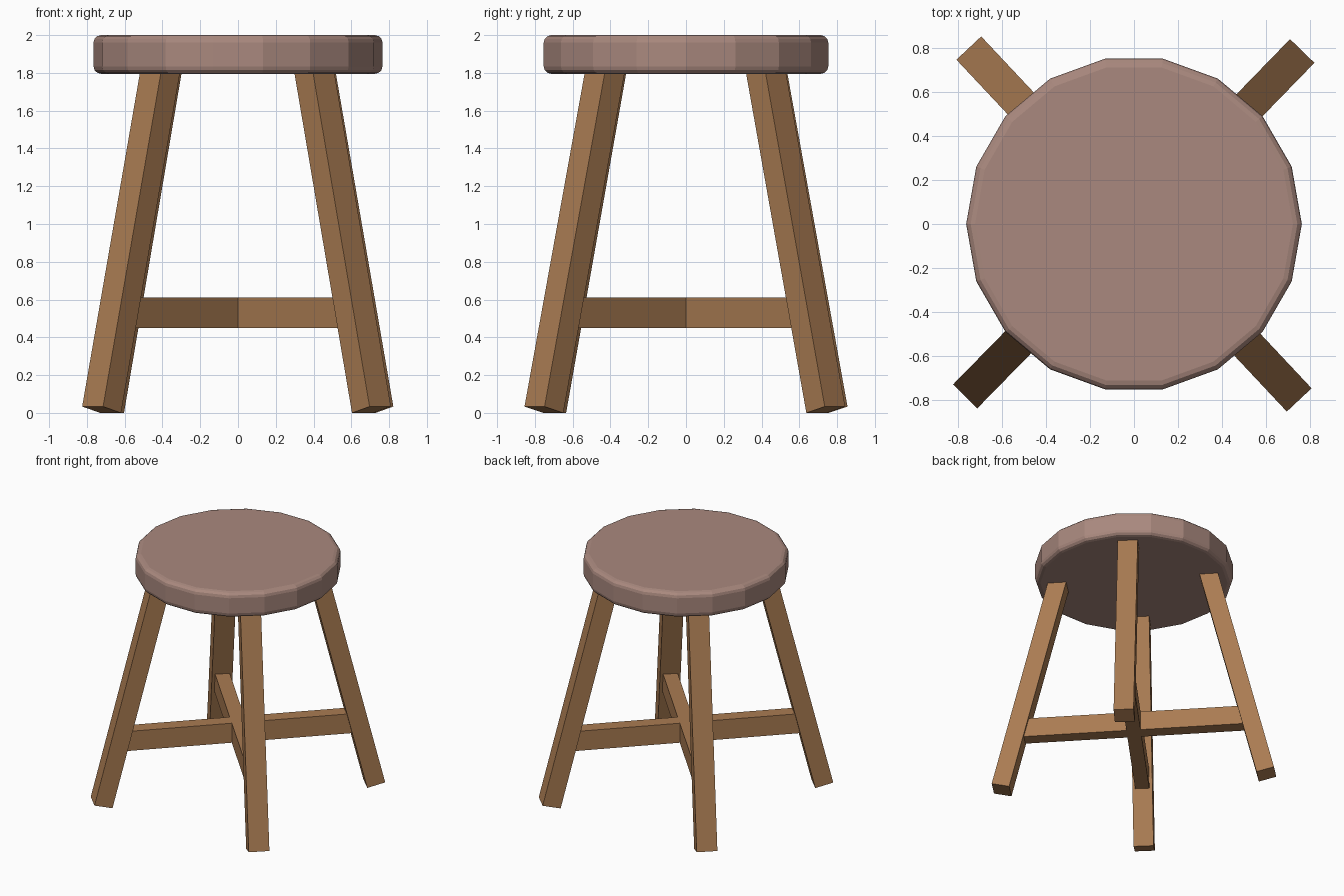
import bpy, bmesh
from math import radians, sin, cos
from mathutils import Matrix

if "Cube" in bpy.data.objects:
    bpy.data.objects.remove(bpy.data.objects["Cube"])


def material(name, color):
    m = bpy.data.materials.new(name)
    m.diffuse_color = color
    m.use_nodes = True
    m.node_tree.nodes["Principled BSDF"].inputs["Base Color"].default_value = m.diffuse_color
    return m


def add_object(name, bm, mat):
    mesh = bpy.data.meshes.new(name)
    bm.to_mesh(mesh)
    bm.free()
    mesh.materials.append(mat)
    obj = bpy.data.objects.new(name, mesh)
    bpy.context.collection.objects.link(obj)
    return obj


def box(name, size, matrix, mat):
    bm = bmesh.new()
    bmesh.ops.create_cube(bm, size=1, matrix=matrix @ Matrix.Diagonal((*size, 1)))
    return add_object(name, bm, mat)


seat_mat = material("seat_finish", (0.40, 0.25, 0.21, 1))
wood = material("wood", (0.40, 0.20, 0.085, 1))

# Seat: 18-sided disc with rounded rims
SEAT_BOTTOM, SEAT_TOP, SEAT_R = 1.795, 2.0, 0.765
bm = bmesh.new()
bmesh.ops.create_cone(bm, cap_ends=True, segments=18, radius1=SEAT_R, radius2=SEAT_R,
                      depth=SEAT_TOP - SEAT_BOTTOM,
                      matrix=Matrix.Translation((0, 0, (SEAT_TOP + SEAT_BOTTOM) / 2)))
# turn the disc so that corners lie on the x axis
if not any(abs(v.co.y) < 1e-4 and v.co.x > 0 for v in bm.verts):
    bmesh.ops.rotate(bm, verts=bm.verts, matrix=Matrix.Rotation(radians(10), 3, 'Z'))
rims = [e for e in bm.edges if abs(e.verts[0].co.z - e.verts[1].co.z) < 1e-4]
bmesh.ops.bevel(bm, geom=rims, offset=0.04, segments=3, profile=0.5, affect='EDGES')
add_object("seat", bm, seat_mat)

# Legs: splayed square-cut bars
TILT = radians(13.9)
FOOT_R, WIDTH, THICK, LENGTH = 1.10, 0.155, 0.14, 1.86
LEGS = {"back_right_leg": 45.8, "back_left_leg": 133.2,
        "front_left_leg": 225.6, "front_right_leg": 313.2}
radius = FOOT_R - cos(TILT) * THICK / 2 - sin(TILT) * LENGTH / 2
height = sin(TILT) * THICK / 2 + cos(TILT) * LENGTH / 2
for name, angle in LEGS.items():
    place = (Matrix.Rotation(radians(angle), 4, 'Z')
             @ Matrix.Translation((radius, 0, height))
             @ Matrix.Rotation(-TILT, 4, 'Y'))
    box(name, (THICK, WIDTH, LENGTH), place, wood)

# Crossed stretchers between opposite legs
for name, angle in (("stretcher_a", 45.7), ("stretcher_b", 133.2)):
    place = Matrix.Translation((0, 0, 0.53)) @ Matrix.Rotation(radians(angle), 4, 'Z')
    box(name, (1.74, 0.11, 0.16), place, wood)
